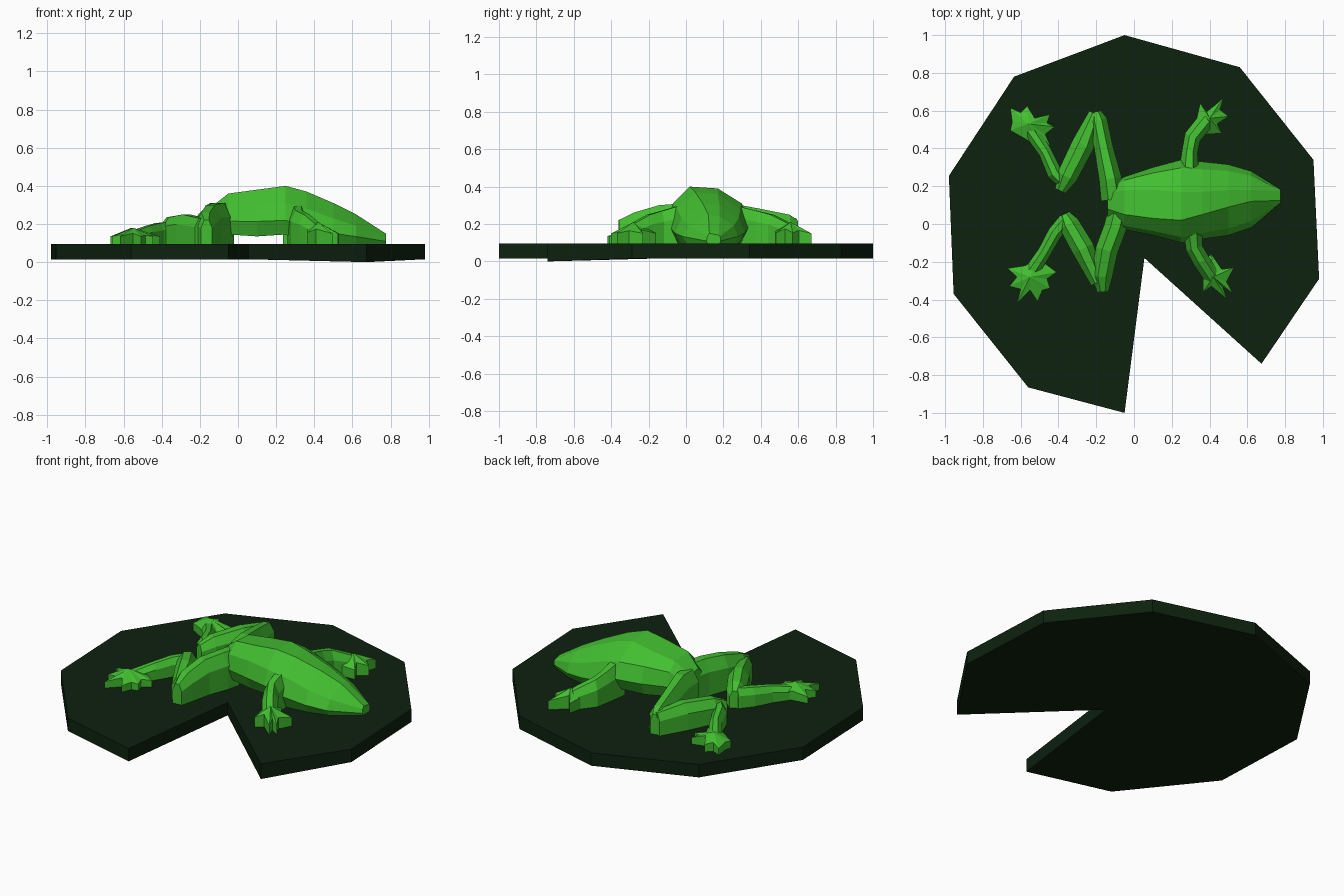
import bpy, bmesh
from mathutils import Vector

PAD_TOP = 0.095
FLOOR = 0.088   # frog parts sink slightly into the pad


def material(name, rgb):
    m = bpy.data.materials.new(name)
    m.diffuse_color = (*rgb, 1)
    return m


GREEN = material("frog green", (0.055, 0.52, 0.03))
DARK = material("dark leaf green", (0.004, 0.0155, 0.0045))


def finish(name, bm, mat):
    bmesh.ops.recalc_face_normals(bm, faces=bm.faces[:])
    me = bpy.data.meshes.new(name)
    bm.to_mesh(me)
    bm.free()
    me.materials.append(mat)
    ob = bpy.data.objects.new(name, me)
    bpy.context.collection.objects.link(ob)
    return ob


def loft(name, rings, mat):
    """Skin a list of equal rings and cap both ends."""
    bm = bmesh.new()
    vs = [[bm.verts.new(p) for p in r] for r in rings]
    n = len(vs[0])
    for a, b in zip(vs, vs[1:]):
        for i in range(n):
            j = (i + 1) % n
            bm.faces.new((a[i], a[j], b[j], b[i]))
    bm.faces.new(vs[0])
    bm.faces.new(vs[-1])
    return finish(name, bm, mat)


def limb(name, path):
    """Steep-walled ridge along (x, y, half width, top z) stations."""
    rings = []
    for i, (x, y, w, z) in enumerate(path):
        p, q = path[max(i - 1, 0)], path[min(i + 1, len(path) - 1)]
        t = Vector((q[0] - p[0], q[1] - p[1])).normalized()
        nx, ny = -t.y, t.x
        mid = FLOOR + 0.68 * (z - FLOOR)
        prof = [(-w, FLOOR), (-w, mid), (-0.4 * w, z), (0.4 * w, z), (w, mid), (w, FLOOR)]
        rings.append([(x + nx * s, y + ny * s, h) for s, h in prof])
    return loft(name, rings, GREEN)


def foot(name, centre, outline, edge=0.135):
    """Star-shaped webbed foot: vertical rim with a raised middle."""
    bm = bmesh.new()
    c = Vector(centre)
    top = bm.verts.new(c)
    lo = [bm.verts.new((x, y, FLOOR)) for x, y in outline]
    hi = []
    for x, y in outline:
        d = (Vector((x, y)) - c.xy).length
        hi.append(bm.verts.new((x, y, edge + max(0, 0.11 - d) * 0.4)))
    n = len(lo)
    for i in range(n):
        j = (i + 1) % n
        bm.faces.new((lo[i], lo[j], hi[j], hi[i]))
        bm.faces.new((hi[i], hi[j], top))
    bm.faces.new(lo)
    return finish(name, bm, GREEN)


# Lily pad: notched polygon, one lower corner dips to the ground
pad = [(-0.05, 1.0), (0.56, 0.83), (0.95, 0.34), (0.98, -0.29), (0.675, -0.74),
       (0.055, -0.18), (-0.05, -1.0), (-0.56, -0.865), (-0.955, -0.37),
       (-0.98, 0.255), (-0.635, 0.78)]
loft("lily_pad", [[(x, y, 0.0 if x > 0.6 and y < -0.5 else 0.015) for x, y in pad],
                  [(x, y, PAD_TOP) for x, y in pad]], DARK)

# Body and head: x, side y low/high, ridge y low/high, top z, shoulder z, bottom z
stations = [
    (-0.14, 0.02, 0.21, 0.08, 0.16, 0.29, 0.25, 0.14),
    (-0.05, -0.03, 0.25, 0.05, 0.18, 0.36, 0.30, 0.145),
    (0.10, -0.06, 0.30, 0.03, 0.18, 0.38, 0.31, 0.135),
    (0.25, -0.10, 0.34, 0.02, 0.17, 0.40, 0.31, 0.145),
    (0.36, -0.08, 0.33, 0.05, 0.17, 0.37, 0.28, FLOOR),
    (0.50, -0.06, 0.315, 0.09, 0.18, 0.31, 0.23, FLOOR),
    (0.62, -0.02, 0.28, 0.12, 0.18, 0.25, 0.19, FLOOR),
    (0.775, 0.11, 0.185, 0.125, 0.175, 0.15, 0.135, FLOOR),
]
rings = []
for x, lo, hi, rl, rh, zt, zs, zb in stations:
    zm = zb + 0.45 * (zs - zb)
    a, b = lo + 0.25 * (rl - lo), hi + 0.25 * (rh - hi)
    k = 0.1 * (hi - lo)
    rings.append([(x, lo + k, zb), (x, lo, zm), (x, a, zs), (x, rl, zt),
                  (x, rh, zt - 0.01), (x, b, zs), (x, hi, zm), (x, hi - k, zb)])
loft("body", rings, GREEN)

# Hind legs: thigh, shin and ankle on each side
limb("left_thigh", [(-0.11, 0.13, 0.065, 0.30), (-0.125, 0.24, 0.06, 0.31),
                    (-0.16, 0.40, 0.05, 0.28), (-0.19, 0.55, 0.048, 0.25), (-0.20, 0.595, 0.025, 0.22)])
limb("left_shin", [(-0.205, 0.585, 0.035, 0.23), (-0.27, 0.42, 0.06, 0.25),
                   (-0.355, 0.25, 0.055, 0.235), (-0.39, 0.175, 0.03, 0.20)])
limb("left_ankle", [(-0.36, 0.20, 0.03, 0.21), (-0.42, 0.27, 0.04, 0.205),
                    (-0.47, 0.38, 0.035, 0.19), (-0.55, 0.50, 0.04, 0.165)])
limb("right_thigh", [(-0.08, 0.06, 0.06, 0.31), (-0.10, -0.02, 0.06, 0.31),
                     (-0.145, -0.14, 0.06, 0.30), (-0.17, -0.28, 0.055, 0.26), (-0.165, -0.36, 0.03, 0.22)])
limb("right_shin", [(-0.19, -0.31, 0.04, 0.23), (-0.27, -0.13, 0.06, 0.25),
                    (-0.345, 0.0, 0.055, 0.235), (-0.37, 0.052, 0.03, 0.20)])
limb("right_ankle", [(-0.36, 0.02, 0.04, 0.21), (-0.42, -0.05, 0.038, 0.205),
                     (-0.475, -0.15, 0.035, 0.19), (-0.54, -0.25, 0.04, 0.165)])

# Front legs
limb("left_front_leg", [(0.29, 0.26, 0.055, 0.30), (0.295, 0.38, 0.042, 0.27),
                        (0.31, 0.46, 0.045, 0.25), (0.39, 0.56, 0.045, 0.20)])
limb("right_front_leg", [(0.31, -0.03, 0.05, 0.30), (0.32, -0.13, 0.045, 0.27),
                         (0.36, -0.20, 0.045, 0.25), (0.42, -0.29, 0.045, 0.20)])

# Feet with splayed toes
foot("left_hind_foot", (-0.56, 0.53, 0.18),
     [(-0.655, 0.495), (-0.645, 0.54), (-0.655, 0.615), (-0.60, 0.59), (-0.565, 0.625),
      (-0.525, 0.56), (-0.445, 0.58), (-0.46, 0.535), (-0.42, 0.515), (-0.47, 0.475),
      (-0.445, 0.42), (-0.49, 0.39), (-0.575, 0.45)])
foot("right_hind_foot", (-0.55, -0.28, 0.18),
     [(-0.67, -0.235), (-0.62, -0.28), (-0.66, -0.33), (-0.60, -0.345), (-0.62, -0.42),
      (-0.55, -0.35), (-0.51, -0.41), (-0.485, -0.35), (-0.445, -0.34), (-0.46, -0.29),
      (-0.41, -0.255), (-0.47, -0.21), (-0.51, -0.18), (-0.575, -0.22)])
foot("left_front_foot", (0.40, 0.56, 0.21),
     [(0.32, 0.475), (0.33, 0.55), (0.35, 0.64), (0.385, 0.595), (0.43, 0.63), (0.475, 0.67),
      (0.455, 0.605), (0.50, 0.57), (0.44, 0.53), (0.465, 0.48), (0.385, 0.475)], 0.15)
foot("right_front_foot", (0.42, -0.28, 0.21),
     [(0.35, -0.21), (0.365, -0.295), (0.365, -0.36), (0.41, -0.33), (0.495, -0.40),
      (0.47, -0.335), (0.525, -0.37), (0.49, -0.305), (0.53, -0.23), (0.465, -0.24),
      (0.41, -0.16)], 0.15)
